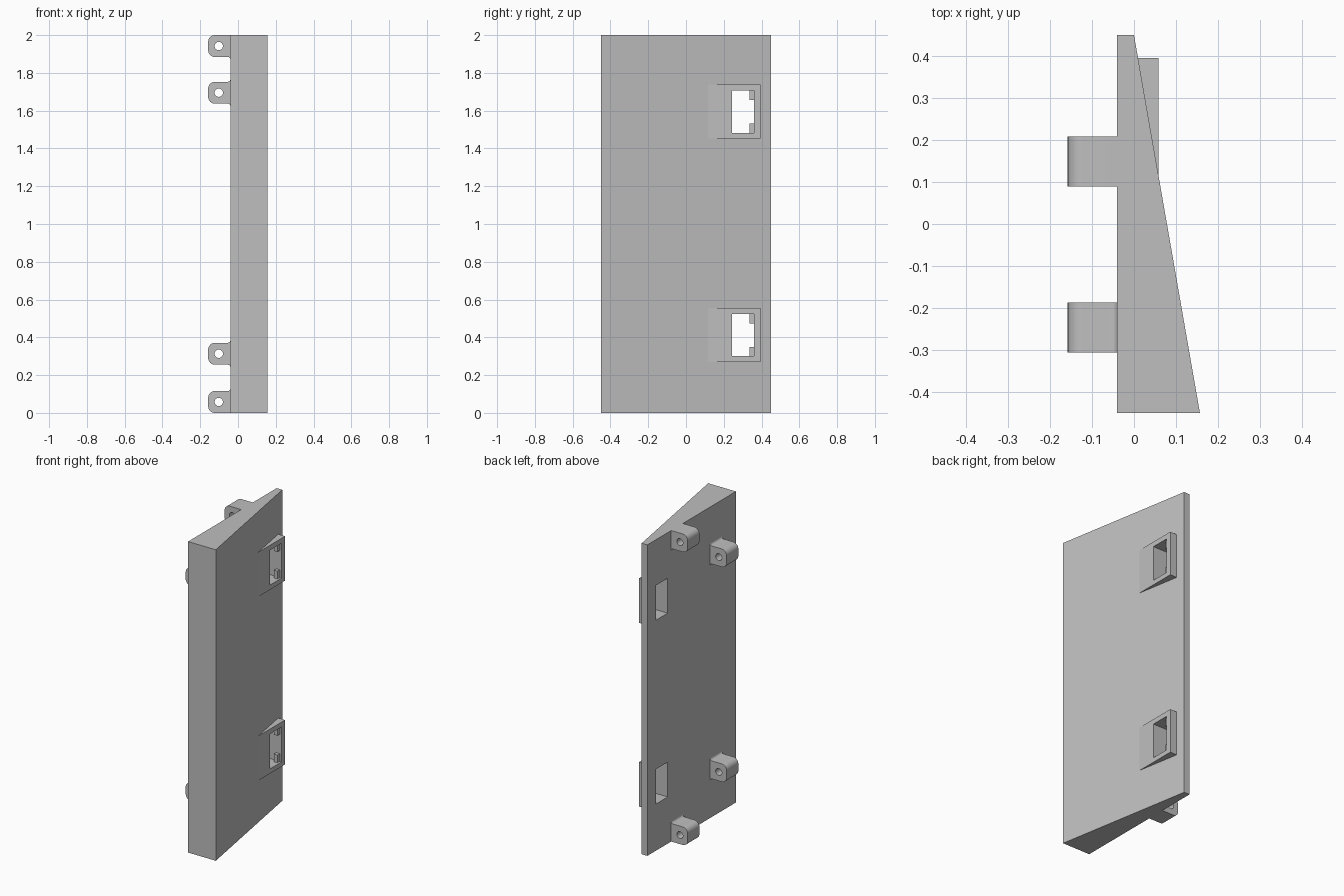
import bpy, bmesh
from math import sin, cos, radians
from mathutils import Vector

cube = bpy.data.objects.get("Cube")
if cube:
    bpy.data.objects.remove(cube, do_unlink=True)

grey = bpy.data.materials.new("plain grey")
grey.use_nodes = True
colour = (0.52, 0.52, 0.52, 1)
grey.diffuse_color = colour
grey.node_tree.nodes["Principled BSDF"].inputs["Base Color"].default_value = colour


def prism(name, points, depth):
    """Close a loop of 3D points and extrude it along depth."""
    bm = bmesh.new()
    face = bm.faces.new([bm.verts.new(p) for p in points])
    new = bmesh.ops.extrude_face_region(bm, geom=[face])["geom"]
    bmesh.ops.translate(bm, vec=Vector(depth),
                        verts=[v for v in new if isinstance(v, bmesh.types.BMVert)])
    bmesh.ops.recalc_face_normals(bm, faces=bm.faces)
    mesh = bpy.data.meshes.new(name)
    bm.to_mesh(mesh)
    bm.free()
    mesh.materials.append(grey)
    obj = bpy.data.objects.new(name, mesh)
    bpy.context.collection.objects.link(obj)
    return obj


def box(name, x0, x1, y0, y1, z0, z1):
    return prism(name, [(x0, y0, z0), (x1, y0, z0), (x1, y1, z0), (x0, y1, z0)],
                 (0, 0, z1 - z0))


def combine(target, tool, operation):
    """Apply a boolean and discard the tool."""
    tool.hide_render = True
    mod = target.modifiers.new(operation, "BOOLEAN")
    mod.operation, mod.solver, mod.object = operation, "EXACT", tool
    bpy.context.view_layer.objects.active = target
    bpy.ops.object.modifier_apply(modifier=mod.name)
    bpy.data.objects.remove(tool, do_unlink=True)


def arc(cx, cz, r, start, end, steps=8):
    angles = [radians(start + (end - start) * i / steps) for i in range(steps + 1)]
    return [(cx + r * cos(a), cz + r * sin(a)) for a in angles]


# Wedge-shaped plate
BACK = -0.04
plate = prism("wedge_plate", [(BACK, -0.45, 0), (0.157, -0.45, 0), (0, 0.45, 0),
                              (BACK, 0.45, 0)], (0, 0, 2))

# Raised socket housings, each with a window and two retaining lugs
for label, z in (("lower", 0.27), ("upper", 1.452)):
    combine(plate, box("housing", -0.02, 0.058, 0.05, 0.395, z, z + 0.286), "UNION")
    low, high = z + 0.03, z + 0.254
    combine(plate, box("window", -0.2, 0.2, 0.243, 0.36, low, high), "DIFFERENCE")
    for side, z0, z1 in (("bottom", low - 0.004, low + 0.05),
                         ("top", high - 0.05, high + 0.004)):
        box(f"{label}_{side}_socket_lug", 0.02, 0.045, 0.336, 0.364, z0, z1)

# Rounded hinge lugs with pin holes and root fillets
OUT, HALF, ROUND, FILLET = -0.158, 0.058, 0.036, 0.014


def hinge_lug(name, y, z, fillet_top=True, fillet_bottom=True):
    top, bottom = z + HALF, z - HALF
    outline = arc(OUT + ROUND, top - ROUND, ROUND, 90, 180)
    outline += arc(OUT + ROUND, bottom + ROUND, ROUND, 180, 270)
    if fillet_bottom:
        outline += arc(BACK - FILLET, bottom - FILLET, FILLET, 90, 0, 5)
    else:
        outline.append((BACK, bottom))
    if fillet_top:
        outline += arc(BACK - FILLET, top + FILLET, FILLET, 0, -90, 5)
    else:
        outline.append((BACK, top))
    lug = prism(name, [(px, y, pz) for px, pz in outline], (0, 0.119, 0))
    ring = arc(-0.102, z, 0.022, 0, 360, 24)[:-1]
    pin = prism("pin_hole", [(px, y - 0.1, pz) for px, pz in ring], (0, 0.4, 0))
    combine(lug, pin, "DIFFERENCE")
    bpy.ops.object.select_all(action="DESELECT")
    lug.select_set(True)
    bpy.context.view_layer.objects.active = lug
    bpy.ops.object.shade_smooth_by_angle(angle=radians(35))


hinge_lug("top_rear_hinge_lug", 0.089, 2 - HALF, fillet_top=False)
hinge_lug("bottom_rear_hinge_lug", 0.089, HALF, fillet_bottom=False)
hinge_lug("upper_front_hinge_lug", -0.306, 1.695)
hinge_lug("lower_front_hinge_lug", -0.306, 0.313)
